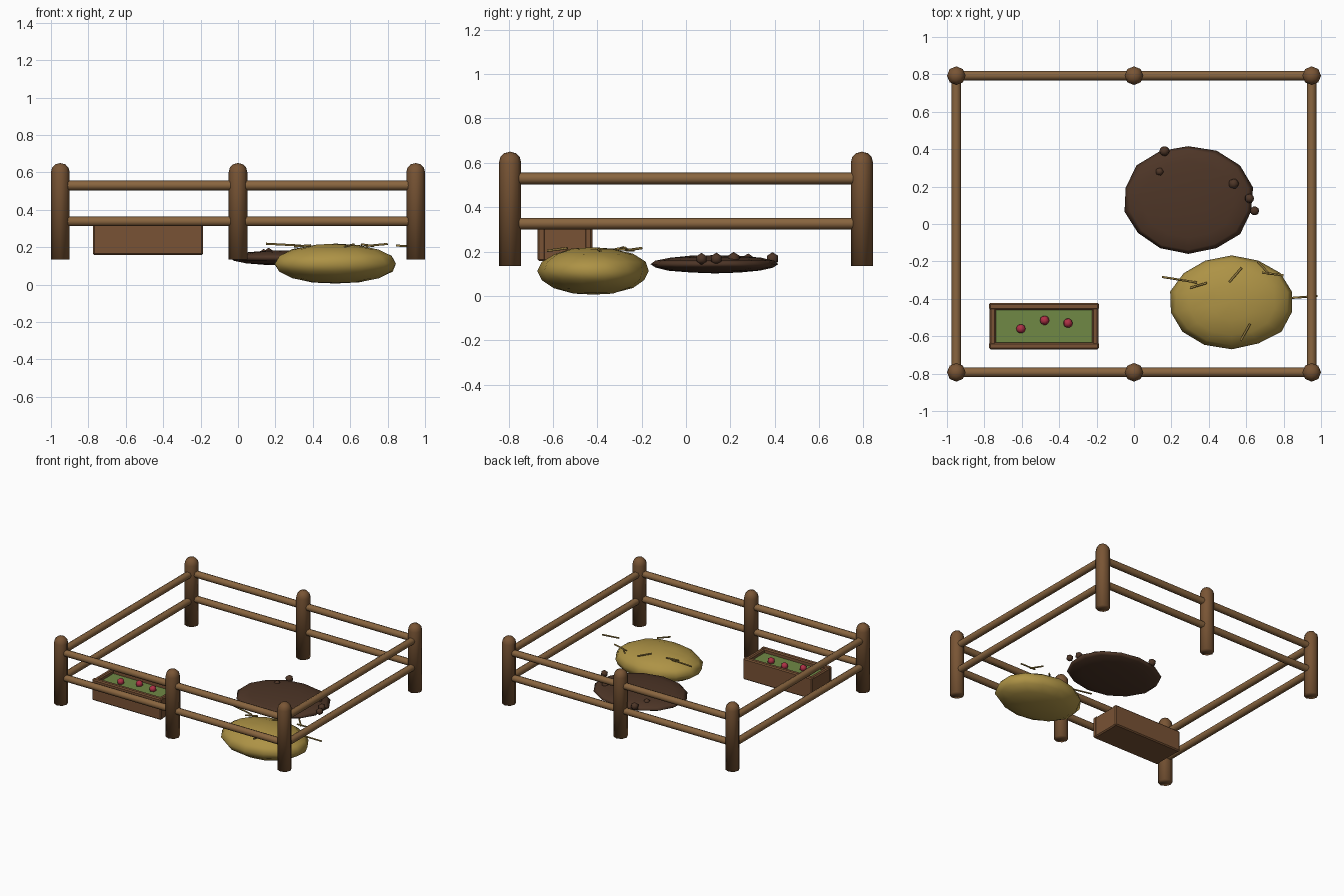
import bpy, bmesh, math, random
from mathutils import Vector, Matrix

if "Cube" in bpy.data.objects:
    bpy.data.objects.remove(bpy.data.objects["Cube"])

random.seed(4)


def material(name, rgb):
    m = bpy.data.materials.new(name)
    m.diffuse_color = (*rgb, 1)
    m.use_nodes = True
    m.node_tree.nodes["Principled BSDF"].inputs["Base Color"].default_value = m.diffuse_color
    return m


POST = material("post_wood", (0.19, 0.09, 0.035))
RAIL = material("rail_wood", (0.25, 0.13, 0.05))
TRAY = material("tray_wood", (0.19, 0.085, 0.035))
MUD = material("mud", (0.075, 0.036, 0.02))
HAY = material("hay", (0.42, 0.29, 0.06))
STRAW = material("straw", (0.30, 0.20, 0.05))
FEED = material("feed", (0.16, 0.25, 0.06))
BERRY = material("berry", (0.42, 0.03, 0.06))


def finish(name, bm, mat, smooth=True):
    bmesh.ops.recalc_face_normals(bm, faces=bm.faces)
    me = bpy.data.meshes.new(name)
    bm.to_mesh(me)
    bm.free()
    me.materials.append(mat)
    for p in me.polygons:
        p.use_smooth = smooth
    ob = bpy.data.objects.new(name, me)
    bpy.context.collection.objects.link(ob)
    return ob


def rod(name, a, b, r, mat, sides=8):
    a, b = Vector(a), Vector(b)
    d = b - a
    bm = bmesh.new()
    bmesh.ops.create_cone(bm, cap_ends=True, segments=sides, radius1=r, radius2=r, depth=d.length,
                          matrix=Matrix.Translation((a + b) / 2) @ d.to_track_quat('Z', 'Y').to_matrix().to_4x4())
    ob = finish(name, bm, mat)
    for p in ob.data.polygons:
        p.use_smooth = len(p.vertices) == 4
    return ob


def post(name, x, y):
    # turned post with a rounded head
    bm = bmesh.new()
    prof = [(0, 0.135), (0.05, 0.135), (0.05, 0.60), (0.044, 0.625), (0.027, 0.643), (0, 0.65)]
    vs = [bm.verts.new((r, 0, z)) for r, z in prof]
    es = [bm.edges.new(p) for p in zip(vs, vs[1:])]
    bmesh.ops.spin(bm, geom=vs + es, axis=(0, 0, 1), cent=(0, 0, 0), angle=math.tau, steps=8)
    bmesh.ops.remove_doubles(bm, verts=bm.verts, dist=1e-4)
    bmesh.ops.translate(bm, verts=bm.verts, vec=(x, y, 0))
    finish(name, bm, POST)


def box(name, lo, hi, mat, bevel=0.008):
    lo, hi = Vector(lo), Vector(hi)
    bm = bmesh.new()
    bmesh.ops.create_cube(bm, size=1, matrix=Matrix.Translation((lo + hi) / 2) @ Matrix.Diagonal((*(hi - lo), 1)))
    if bevel:
        bmesh.ops.bevel(bm, geom=bm.edges[:], offset=bevel, segments=1, affect='EDGES')
    finish(name, bm, mat, False)


def mound(name, c, radii, mat, segs, rings, jitter):
    # squashed sphere with a slightly uneven surface
    bm = bmesh.new()
    bmesh.ops.create_uvsphere(bm, u_segments=segs, v_segments=rings, radius=1)
    for v in bm.verts:
        v.co *= 1 + random.uniform(-jitter, jitter)
        v.co = Vector(c) + Vector([a * r for a, r in zip(v.co, radii)])
    finish(name, bm, mat)


def lump(name, c, r, mat):
    bm = bmesh.new()
    bmesh.ops.create_icosphere(bm, subdivisions=1, radius=r, matrix=Matrix.Translation(c))
    finish(name, bm, mat)


# Fence posts and rails
X, Y = 0.95, 0.793
for y, side in ((-Y, "front"), (Y, "back")):
    for x, pos in ((-X, "left"), (0, "middle"), (X, "right")):
        post(f"{side}_{pos}_post", x, y)
    for z, lvl in ((0.53, "upper"), (0.338, "lower")):
        rod(f"{side}_left_{lvl}_rail", (-X, y, z), (0, y, z), 0.026, RAIL)
        rod(f"{side}_right_{lvl}_rail", (0, y, z), (X, y, z), 0.026, RAIL)
for x, side in ((-X, "left"), (X, "right")):
    for z, lvl in ((0.529, "upper"), (0.326, "lower")):
        rod(f"{side}_{lvl}_rail", (x, -Y, z), (x, Y, z), 0.026, RAIL)

# Feed tray
x0, x1, y0, y1, z0, z1, t = -0.775, -0.187, -0.67, -0.422, 0.157, 0.32, 0.037
box("tray_base", (x0 + .004, y0 + .004, z0), (x1 - .004, y1 - .004, z0 + 0.05), TRAY)
box("tray_front_wall", (x0, y0, z0), (x1, y0 + t, z1), TRAY)
box("tray_back_wall", (x0, y1 - t, z0), (x1, y1, z1), TRAY)
box("tray_left_wall", (x0 + .003, y0 + .02, z0), (x0 + t, y1 - .02, z1 - .003), TRAY)
box("tray_right_wall", (x1 - t, y0 + .02, z0), (x1 - .003, y1 - .02, z1 - .003), TRAY)
box("feed", (x0 + .03, y0 + .03, z0 + .04), (x1 - .03, y1 - .03, 0.29), FEED, 0)
for i, (x, y) in enumerate([(-0.605, -0.56), (-0.478, -0.515), (-0.353, -0.53)]):
    lump(f"berry_{i + 1}", (x, y, 0.303), 0.028, BERRY)

# Mud patch with clods
mound("mud_patch", (0.29, 0.13, 0.143), (0.35, 0.29, 0.041), MUD, 14, 8, 0.02)
clods = [(0.163, 0.39, 0.03), (0.137, 0.28, 0.024), (0.533, 0.215, 0.031), (0.617, 0.137, 0.028), (0.645, 0.07, 0.027)]
for i, (x, y, r) in enumerate(clods):
    lump(f"mud_clod_{i + 1}", (x, y, 0.167), r, MUD)

# Hay pile with loose straws
mound("hay_pile", (0.523, -0.417, 0.112), (0.333, 0.25, 0.108), HAY, 14, 8, 0.02)
straws = [(0.15, -0.283, 0.218, 0.337, -0.313, 0.208), (0.30, -0.342, 0.203, 0.39, -0.315, 0.21),
          (0.51, -0.31, 0.212, 0.575, -0.235, 0.204), (0.66, -0.20, 0.215, 0.725, -0.27, 0.205),
          (0.685, -0.26, 0.206, 0.80, -0.275, 0.217), (0.845, -0.395, 0.208, 0.98, -0.385, 0.202),
          (0.57, -0.625, 0.203, 0.62, -0.535, 0.215)]
for i, s in enumerate(straws):
    rod(f"straw_{i + 1}", s[:3], s[3:], 0.006, STRAW, 5)
